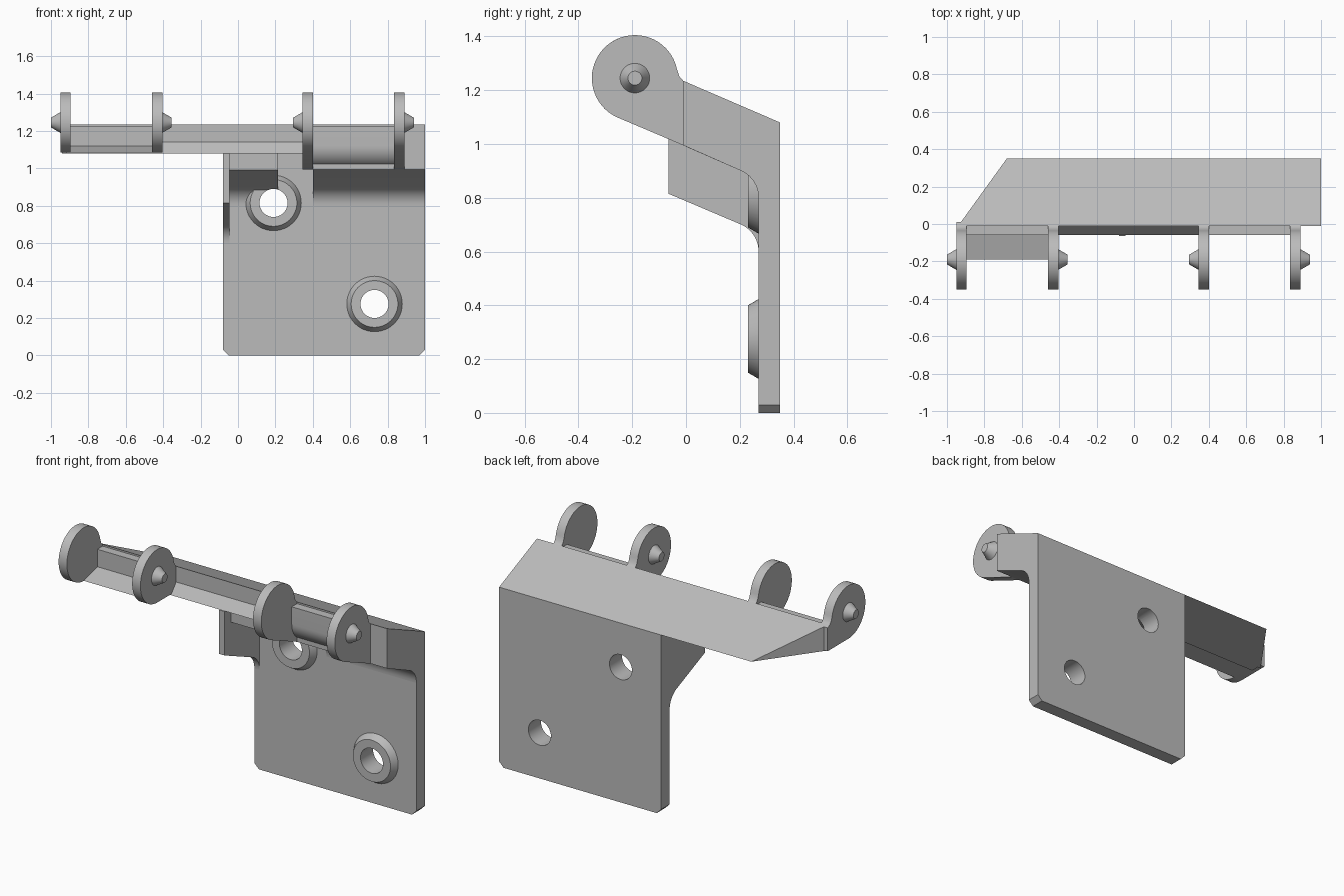
import bpy, bmesh, math
from mathutils import Matrix

cube = bpy.data.objects.get("Cube")
if cube:
    bpy.data.objects.remove(cube, do_unlink=True)

grey = bpy.data.materials.new("plain grey")
grey.use_nodes = True
COLOR = (0.5, 0.5, 0.5, 1)
grey.diffuse_color = COLOR
grey.node_tree.nodes["Principled BSDF"].inputs["Base Color"].default_value = COLOR


def finish(name, bm):
    bmesh.ops.recalc_face_normals(bm, faces=bm.faces)
    mesh = bpy.data.meshes.new(name)
    bm.to_mesh(mesh)
    bm.free()
    mesh.materials.append(grey)
    ob = bpy.data.objects.new(name, mesh)
    bpy.context.collection.objects.link(ob)
    return ob


def activate(ob):
    bpy.ops.object.select_all(action='DESELECT')
    ob.select_set(True)
    bpy.context.view_layer.objects.active = ob


def smooth(ob):
    activate(ob)
    bpy.ops.object.shade_smooth_by_angle(angle=math.radians(30))
    return ob


def prism(name, profile, start, end, axis='x'):
    """Extrude a (y, z) profile along x, or an (x, z) profile along y."""
    bm = bmesh.new()
    place = (lambda a, b: (start, a, b)) if axis == 'x' else (lambda a, b: (a, start, b))
    face = bm.faces.new([bm.verts.new(place(a, b)) for a, b in profile])
    new = bmesh.ops.extrude_face_region(bm, geom=[face])["geom"]
    d = end - start
    bmesh.ops.translate(bm, vec=(d, 0, 0) if axis == 'x' else (0, d, 0),
                        verts=[v for v in new if isinstance(v, bmesh.types.BMVert)])
    return finish(name, bm)


def cone(name, center, axis, r1, r2, depth):
    """Truncated cone with r1 at the lower-coordinate end of the axis."""
    rot = Matrix.Rotation(math.pi / 2, 4, 'Y') if axis == 'x' else Matrix.Rotation(-math.pi / 2, 4, 'X')
    bm = bmesh.new()
    bmesh.ops.create_cone(bm, cap_ends=True, segments=48, radius1=r1, radius2=r2,
                          depth=depth, matrix=Matrix.Translation(center) @ rot)
    return finish(name, bm)


def arc(cy, cz, r, a0, a1, n):
    return [(cy + r * math.cos(math.radians(a0 + (a1 - a0) * i / n)),
             cz + r * math.sin(math.radians(a0 + (a1 - a0) * i / n))) for i in range(n + 1)]


BACK, PLATE_FRONT, BAR_FRONT, SHELF = 0.35, 0.27, -0.01, 1.08
RIDGE = 1.235

# Mounting plate with chamfered lower corners
plate = prism("mounting_plate", [(-0.08, 0.03), (-0.05, 0), (0.97, 0), (1, 0.03),
                                 (1, SHELF), (-0.08, SHELF)], PLATE_FRONT, BACK, 'y')

# Wedge bar with one end cut at an angle
bar = prism("wedge_bar", [(BACK, SHELF), (BAR_FRONT, RIDGE), (BAR_FRONT, SHELF)], -0.94, 1)
for v in bar.data.vertices:
    if v.co.x < 0 and v.co.y > 0:
        v.co.x = -0.68
prism("bar_lip", [(BAR_FRONT, SHELF), (-0.06, SHELF), (BAR_FRONT, 1.14)], -0.92, 0.36)

# Thick arm under the bar, filleted into the plate
fillet = arc(0.16, 0.80, 0.11, 66, 0, 10)
smooth(prism("arm", [(BACK, SHELF), (BAR_FRONT, SHELF), (BAR_FRONT, 0.995)] + fillet
             + [(BACK, 0.80)], 0.4, 1))

# Filleted support block and side rib
support = prism("support_block", [(BACK, SHELF), (0.0, SHELF), (0.0, 0.99)] + fillet
                + [(BACK, 0.80)], -0.06, 0.215)
smooth(prism("side_rib", [(BACK, SHELF), (-0.065, SHELF), (-0.065, 0.815)]
             + arc(0.16, 0.60, 0.11, 66, 0, 10) + [(BACK, 0.60)], -0.08, -0.045))

# Tapered bosses, drilled through together with the plate
bosses = []
HOLES = [(0.19, 0.815), (0.73, 0.275)]
for i, (x, z) in enumerate(HOLES):
    bosses.append(cone(f"boss_{i + 1}", (x, 0.26, z), 'y', 0.125, 0.16, 0.06))
    bosses[i].data.transform(Matrix.Translation((0, -0.0, 0)))
for i, (x, z) in enumerate(HOLES):
    drill = cone("drill", (x, 0.2, z), 'y', 0.075, 0.075, 0.8)
    drill.hide_render = True
    for ob in [plate, bosses[i]] + ([support] if i == 0 else []):
        mod = ob.modifiers.new("hole", 'BOOLEAN')
        mod.object = drill
        mod.operation = 'DIFFERENCE'
        mod.solver = 'EXACT'
        activate(ob)
        bpy.ops.object.modifier_apply(modifier=mod.name)
    bpy.data.objects.remove(drill, do_unlink=True)
for ob in [plate, support] + bosses:
    smooth(ob)

# Hinge lugs with tapered pins
CY, CZ, R = -0.19, 1.245, 0.16
neck = [(0.01, 1.226), (BAR_FRONT, RIDGE), (-0.024, 1.25)]
left_lug = neck + arc(CY, CZ, R, 12, 270, 40) + [(0.01, 1.085)]
right_lug = neck + arc(CY, CZ, R, 12, 246, 36) + [(BAR_FRONT, 0.995), (0.01, 0.995)]
for i, (x0, x1, profile, side) in enumerate([
        (-0.95, -0.895, left_lug, -1), (-0.46, -0.405, left_lug, 1),
        (0.345, 0.4, right_lug, -1), (0.835, 0.89, right_lug, 1)]):
    smooth(prism(f"hinge_lug_{i + 1}", profile, x0, x1))
    r_low, r_high = (0.055, 0.026) if side > 0 else (0.026, 0.055)
    x = x1 + 0.025 if side > 0 else x0 - 0.025
    smooth(cone(f"hinge_pin_{i + 1}", (x, CY, CZ), 'x', r_low, r_high, 0.05))

# Left stop block with sloping floor between the lugs
prism("left_stop", [(0, 1.225), (-0.06, 1.225), (-0.06, 1.12), (CY, 1.085), (0, 1.085)], -0.9, -0.45)

# Right stop block with a rounded underside
smooth(prism("right_stop", [(0, 0.995), (0, 1.225), (-0.06, 1.225)]
             + arc(0.06, 1.12, 0.12, 180, 245, 10), 0.39, 0.84))
